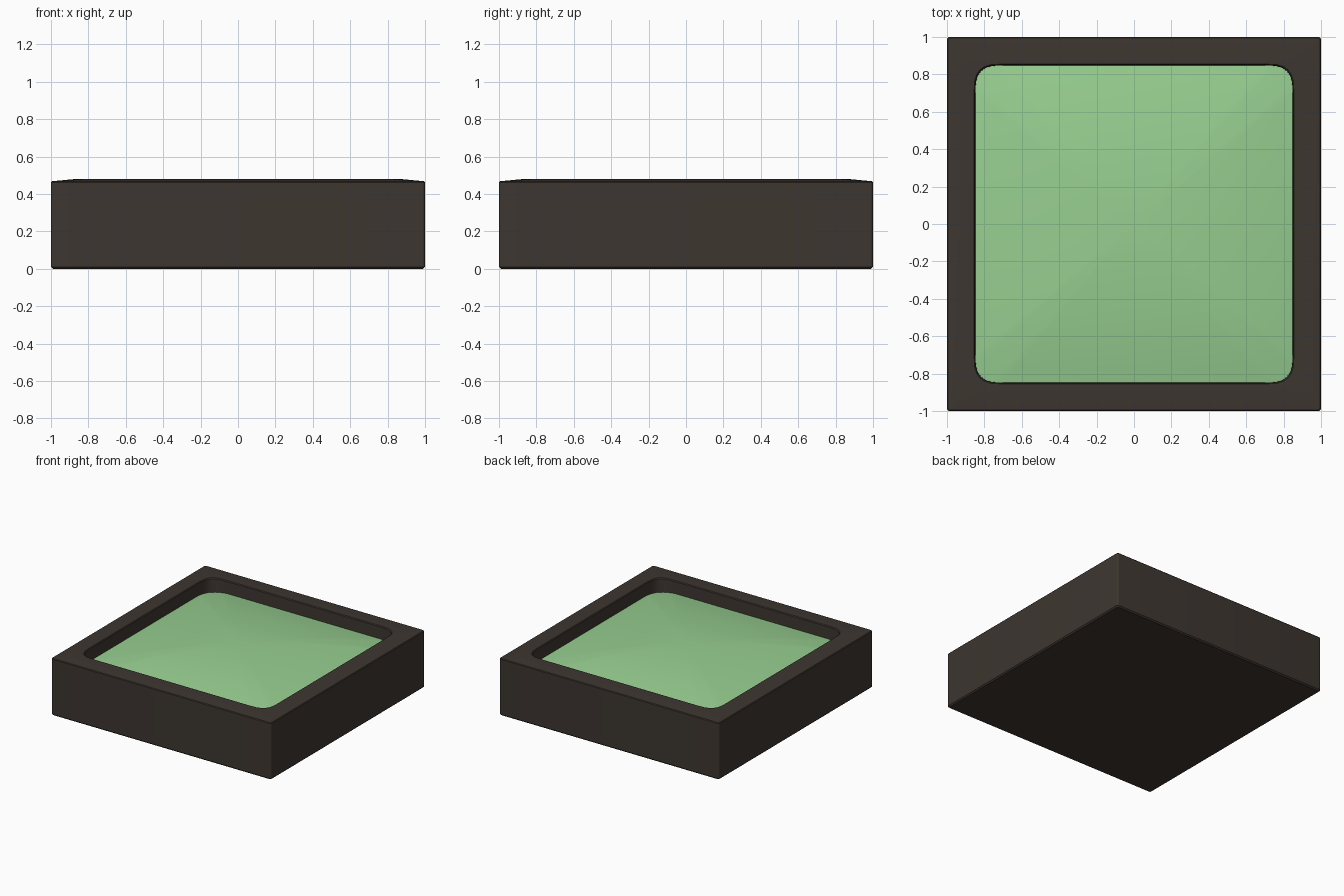
import bpy, bmesh
from math import sin, cos, pi

if "Cube" in bpy.data.objects:
    bpy.data.objects.remove(bpy.data.objects["Cube"])

STEPS = 6  # segments per rounded corner


def outline(half, radius, power):
    """Rounded square, anticlockwise, same point count for any size."""
    pts = []
    c = half - radius
    for q in range(4):
        for i in range(STEPS + 1):
            a = i / STEPS * pi / 2
            u = c + radius * max(cos(a), 0) ** (2 / power)
            v = c + radius * max(sin(a), 0) ** (2 / power)
            for _ in range(q):
                u, v = -v, u
            pts.append((u, v))
    return pts


def loft(name, rings, color, cap_first=False, cap_last=False):
    """Skin a list of (x, y, z) rings into one mesh object."""
    bm = bmesh.new()
    loops = [[bm.verts.new(p) for p in ring] for ring in rings]
    n = len(loops[0])
    for a, b in zip(loops, loops[1:]):
        for i in range(n):
            j = (i + 1) % n
            bm.faces.new((a[i], a[j], b[j], b[i]))
    if cap_first:
        bm.faces.new(loops[0][::-1])
    if cap_last:
        bm.faces.new(loops[-1])
    mesh = bpy.data.meshes.new(name)
    bm.to_mesh(mesh)
    bm.free()
    obj = bpy.data.objects.new(name, mesh)
    bpy.context.collection.objects.link(obj)
    mat = bpy.data.materials.new(name + "_material")
    mat.diffuse_color = color
    mat.use_nodes = True
    mat.node_tree.nodes["Principled BSDF"].inputs["Base Color"].default_value = mat.diffuse_color
    mesh.materials.append(mat)
    bpy.ops.object.select_all(action='DESELECT')
    obj.select_set(True)
    bpy.context.view_layer.objects.active = obj
    bpy.ops.object.shade_smooth_by_angle(angle=0.6)
    return obj


def ring(half, radius, power, z):
    return [(x, y, z) for x, y in outline(half, radius, power)]


# Casing: softened box with a gently sloped rim and a rounded recess
casing_profile = [
    (0.99, 0.012, 2, 0.0),
    (1.00, 0.015, 2, 0.01),
    (1.00, 0.015, 2, 0.462),
    (0.995, 0.015, 2, 0.468),
    (0.87, 0.15, 3, 0.48),
    (0.855, 0.15, 3, 0.479),
    (0.85, 0.15, 3, 0.472),
    (0.848, 0.15, 3, 0.33),
]
loft("casing", [ring(*p) for p in casing_profile],
     (0.047, 0.037, 0.03, 1), cap_first=True, cap_last=True)


# Screen: domed panel, highest in the middle, lowest in the corners
def dome(x, y):
    return 0.474 - 0.083 * (x * x + y * y)


edge = outline(0.849, 0.15, 3)
screen_rings = []
for k in range(12, 0, -1):
    s = k / 12
    screen_rings.append([(x * s, y * s, dome(x * s, y * s)) for x, y in edge])
loft("screen", screen_rings, (0.31, 0.62, 0.28, 1), cap_last=True)
